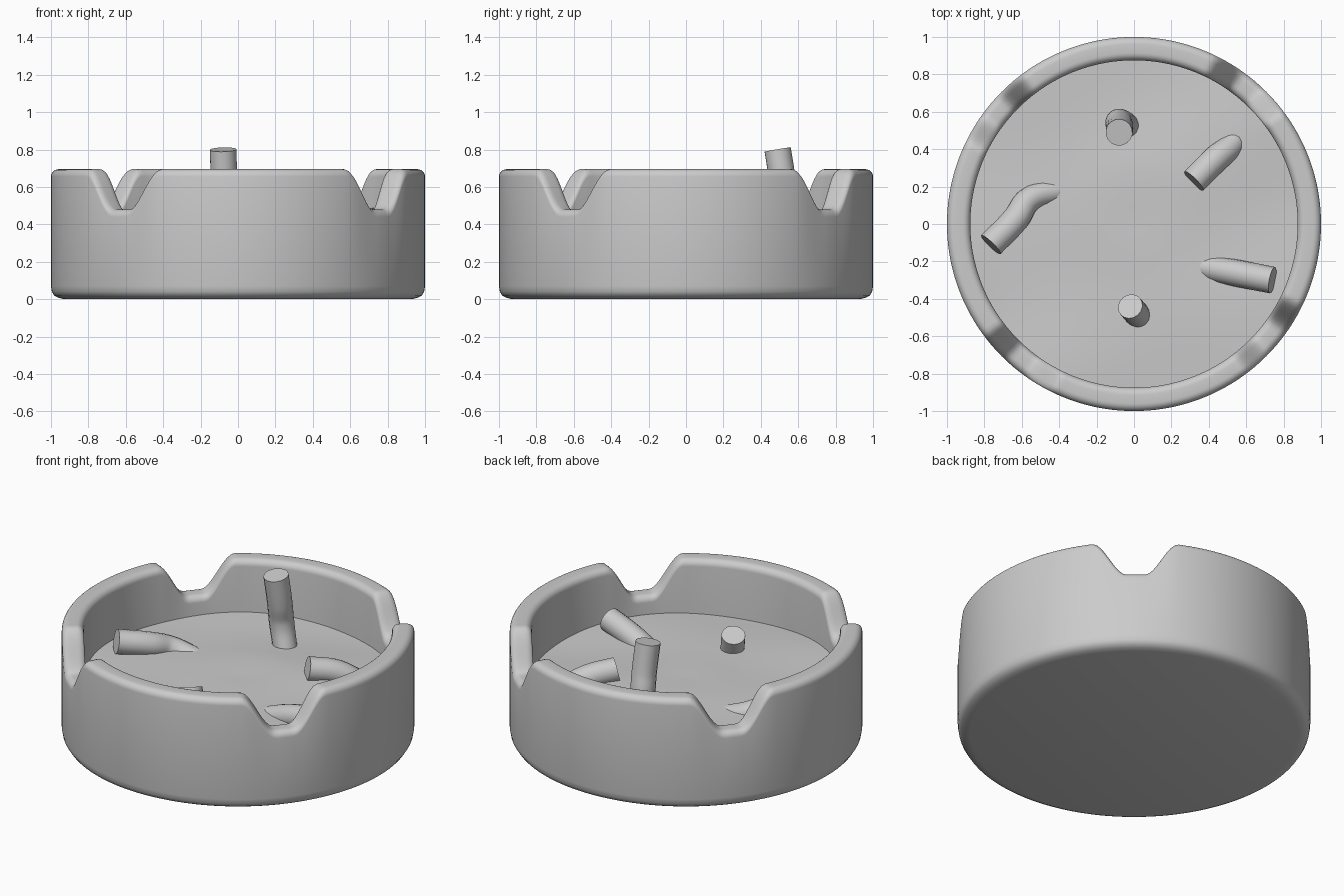
import bpy
import bmesh
from math import sin, cos, pi, radians, degrees, tau

cube = bpy.data.objects.get("Cube")
if cube:
    bpy.data.objects.remove(cube, do_unlink=True)

SEGMENTS = 288
RIM_Z = 0.695
NOTCH_Z = 0.48
NOTCH_ANGLE = 50.5
FILLET = 0.04


def finish(obj, angle=40):
    bpy.ops.object.select_all(action="DESELECT")
    obj.select_set(True)
    bpy.context.view_layer.objects.active = obj
    bpy.ops.object.shade_smooth_by_angle(angle=radians(angle))


def revolve(name, profile_at, segments):
    """Spin a profile that may vary with the angle; its ends are closed by fans."""
    bm = bmesh.new()
    rings = []
    for i in range(segments):
        a = tau * i / segments
        rings.append([bm.verts.new((r * cos(a), r * sin(a), z)) for r, z in profile_at(a)])
    for i, ring in enumerate(rings):
        following = rings[(i + 1) % segments]
        for j in range(len(ring) - 1):
            bm.faces.new((ring[j], following[j], following[j + 1], ring[j + 1]))
    bmesh.ops.remove_doubles(bm, verts=bm.verts, dist=1e-5)
    bmesh.ops.recalc_face_normals(bm, faces=bm.faces)
    mesh = bpy.data.meshes.new(name)
    bm.to_mesh(mesh)
    bm.free()
    obj = bpy.data.objects.new(name, mesh)
    bpy.context.collection.objects.link(obj)
    finish(obj)
    return obj


def rim_height(a):
    """Rim level with four rounded rests dipping into it."""
    offset = abs((degrees(a) - NOTCH_ANGLE + 45) % 90 - 45)
    t = min(max((offset - 3) / 11.5, 0), 1)
    return NOTCH_Z + (RIM_Z - NOTCH_Z) * t * t * (3 - 2 * t)


def arc(cx, cz, start, end, steps=6):
    for k in range(steps + 1):
        t = radians(start + (end - start) * k / steps)
        yield cx + FILLET * cos(t), cz + FILLET * sin(t)


def tray_profile(a):
    top = rim_height(a) - FILLET
    inner = 0.875
    points = [(0, 0), (0.93, 0), (0.96, 0.008), (0.983, 0.02), (0.995, 0.04), (1, 0.07)]
    points += arc(1 - FILLET, top, 0, 90)
    points += arc(inner + FILLET, top, 90, 180)
    points += [(inner, 0.14), (inner - 0.04, 0.1), (0, 0.1)]
    return points


def ash_profile(a):
    points = [(0, 0.37)]
    for k in range(1, 25):
        r = 0.885 * k / 24
        x, y = r * cos(a), r * sin(a)
        lumps = 0.008 * sin(5 * x + 1) * cos(4 * y) + 0.005 * sin(7 * y - 3 * x)
        points.append((r, 0.37 - 0.012 * r * r + lumps * min(1, 3 * r)))
    return points


revolve("tray", tray_profile, SEGMENTS)
revolve("ash_bed", ash_profile, 96)


def butt(name, path, radii):
    """Bent stub: a round tube along a path, first point at the flat end."""
    curve = bpy.data.curves.new(name, "CURVE")
    curve.dimensions = "3D"
    curve.bevel_depth = 0.072
    curve.bevel_resolution = 6
    curve.use_fill_caps = True
    curve.resolution_u = 8
    spline = curve.splines.new("BEZIER")
    spline.bezier_points.add(len(path) - 1)
    for point, co, radius in zip(spline.bezier_points, path, radii):
        point.co = co
        point.radius = radius
        point.handle_left_type = point.handle_right_type = "AUTO"
    obj = bpy.data.objects.new(name, curve)
    bpy.context.collection.objects.link(obj)
    bpy.ops.object.select_all(action="DESELECT")
    obj.select_set(True)
    bpy.context.view_layer.objects.active = obj
    bpy.ops.object.convert(target="MESH")
    finish(bpy.context.view_layer.objects.active)


# Stubs standing or lying in the ash
butt("upright_butt_back",
     [(-0.08, 0.49, 0.8), (-0.075, 0.52, 0.62), (-0.08, 0.545, 0.49), (-0.03, 0.52, 0.3)],
     [1, 1, 1, 0.95])
butt("upright_butt_front", [(-0.02, -0.44, 0.47), (0.04, -0.51, 0.28)], [0.95, 0.95])
butt("lying_butt_right",
     [(0.74, -0.3, 0.42), (0.56, -0.265, 0.375), (0.34, -0.225, 0.29)], [1, 1, 0.95])
butt("lying_butt_back",
     [(0.32, 0.23, 0.42), (0.44, 0.35, 0.385), (0.52, 0.42, 0.33), (0.56, 0.48, 0.28)],
     [1, 1, 0.95, 0.9])
butt("lying_butt_left",
     [(-0.765, -0.11, 0.43), (-0.63, 0.03, 0.395), (-0.56, 0.13, 0.355), (-0.4, 0.18, 0.3)],
     [1, 1, 0.95, 0.9])
